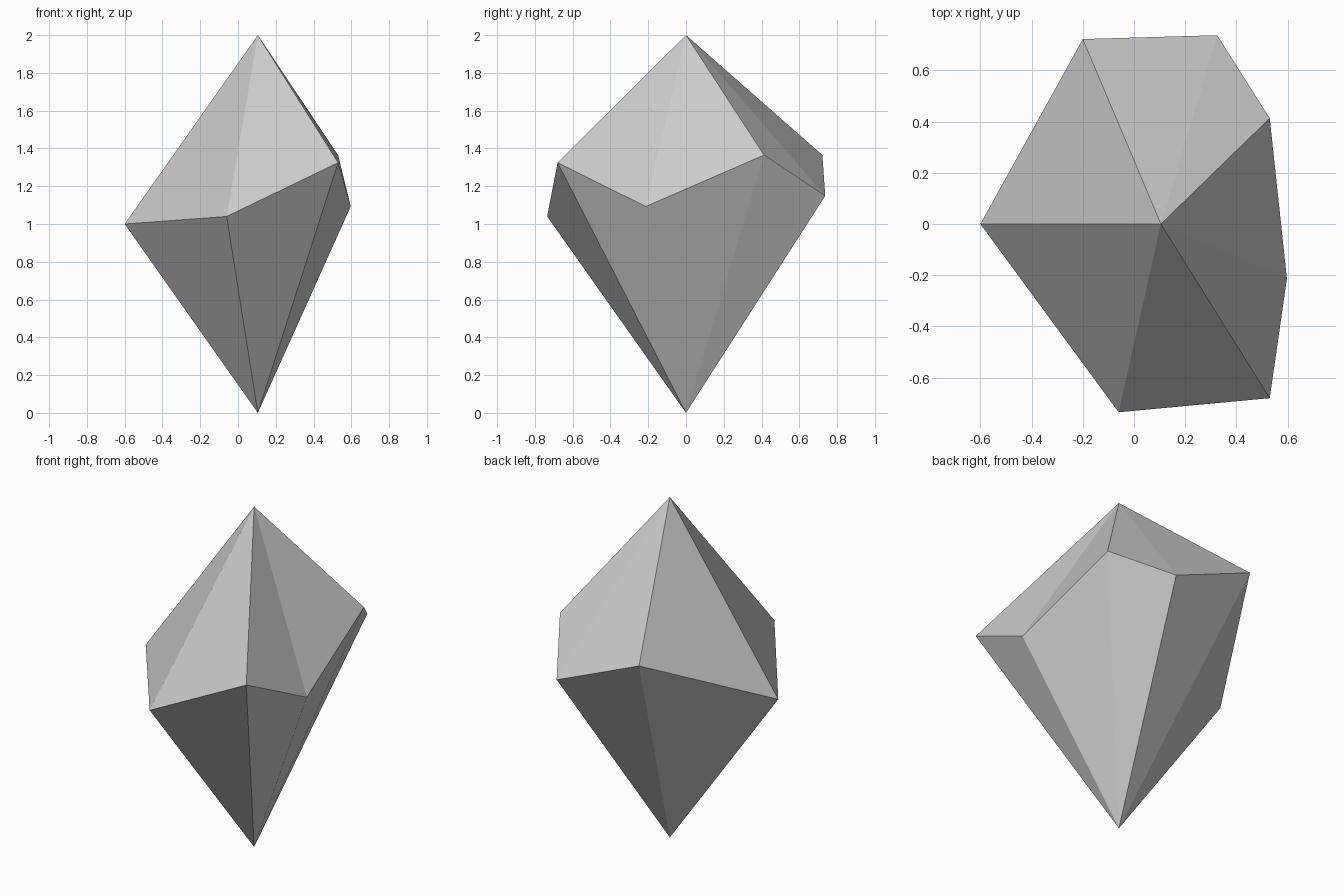
import bpy
import bmesh

if "Cube" in bpy.data.objects:
    bpy.data.objects.remove(bpy.data.objects["Cube"])

# Irregular seven-point girdle of the crystal
GIRDLE = [
    (-0.6, 0.0, 1.0), (-0.06, -0.735, 1.04), (0.53, -0.68, 1.325),
    (0.597, -0.213, 1.093), (0.53, 0.413, 1.365), (0.325, 0.737, 1.149),
    (-0.2, 0.722, 1.365),
]
AXIS_X = 0.105

bm = bmesh.new()
ring = [bm.verts.new(p) for p in GIRDLE]
top = bm.verts.new((AXIS_X, 0, 2))
bottom = bm.verts.new((AXIS_X, 0, 0))

# Flat facets fan from the girdle to both tips
for a, b in zip(ring, ring[1:] + ring[:1]):
    bm.faces.new((a, b, top))
    bm.faces.new((b, a, bottom))
bmesh.ops.recalc_face_normals(bm, faces=bm.faces)

mesh = bpy.data.meshes.new("crystal")
bm.to_mesh(mesh)
bm.free()
bpy.context.collection.objects.link(bpy.data.objects.new("crystal", mesh))
